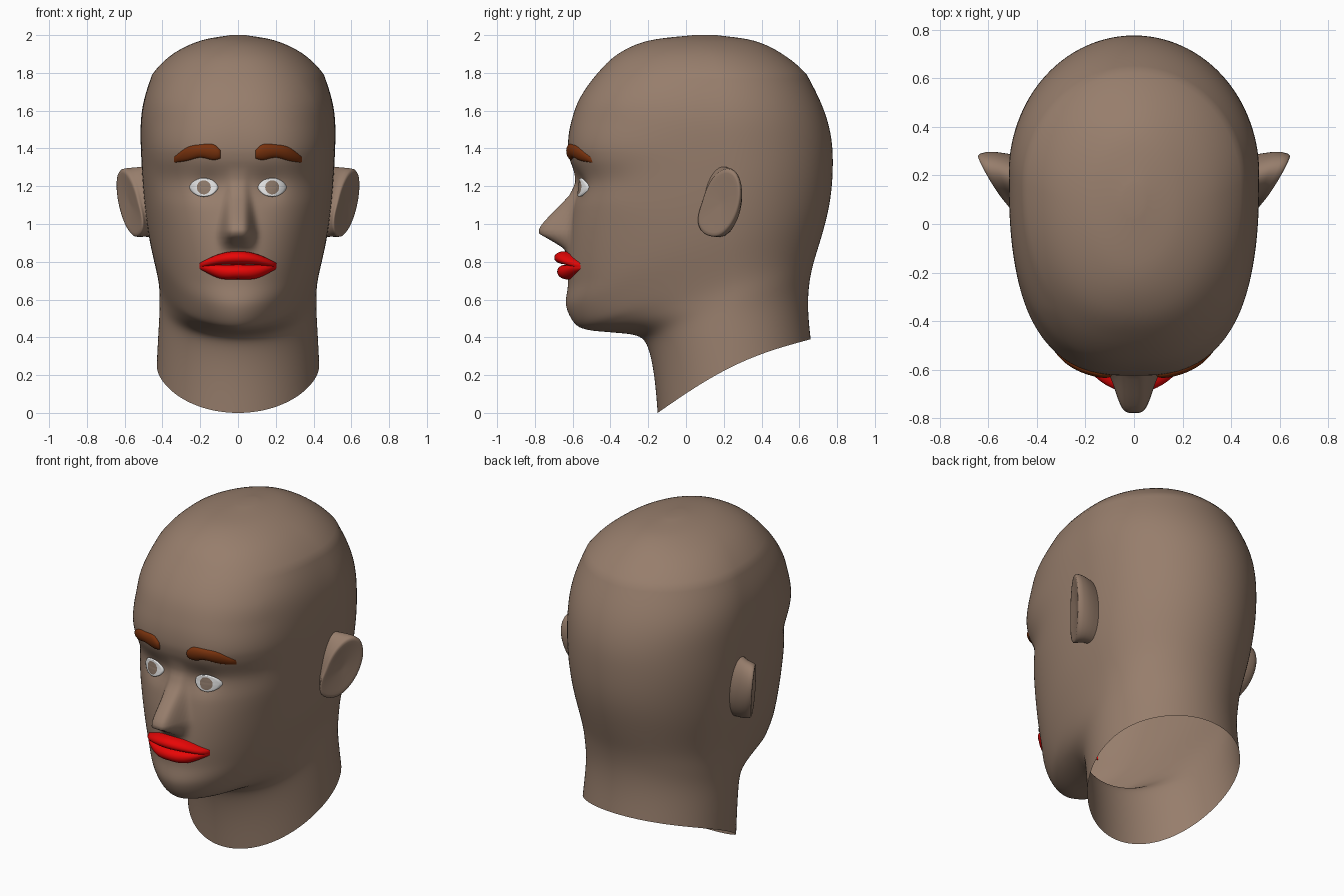
import bpy, bmesh, math
from mathutils import Vector
from mathutils.bvhtree import BVHTree

if "Cube" in bpy.data.objects:
    bpy.data.objects.remove(bpy.data.objects["Cube"])


def material(name, rgb):
    m = bpy.data.materials.new(name)
    m.diffuse_color = (*rgb, 1)
    m.use_nodes = True
    m.node_tree.nodes["Principled BSDF"].inputs["Base Color"].default_value = m.diffuse_color
    return m


SKIN = material("skin", (0.31, 0.208, 0.15))
LIPS = material("lip_red", (0.85, 0.002, 0.002))
BROW = material("brow_brown", (0.19, 0.032, 0.004))
WHITE = material("eye_white", (0.8, 0.8, 0.8))
IRIS = material("iris_brown", (0.28, 0.2, 0.15))


def catmull(rows, t):
    """Smooth interpolation through a list of tuples, t counted in rows."""
    i = min(int(t), len(rows) - 2)
    f = t - i
    p = [rows[max(0, min(len(rows) - 1, i + k))] for k in (-1, 0, 1, 2)]
    return [0.5 * (2 * b + (c - a) * f + (2 * a - 5 * b + 4 * c - d) * f * f
                   + (3 * b - a - 3 * c + d) * f ** 3) for a, b, c, d in zip(*p)]


def lerp_table(tab, z):
    """Lookup in a descending (z, value) table."""
    if z >= tab[0][0] or z <= tab[-1][0]:
        return 0.0
    for (z0, a), (z1, b) in zip(tab, tab[1:]):
        if z >= z1:
            return a + (b - a) * (z0 - z) / (z0 - z1)


def grid_object(name, rings, mats, closed=True, cap=False, mat_rule=None, front=False):
    """Skin a list of equal-length point rings."""
    bm = bmesh.new()
    vs = [[bm.verts.new(p) for p in r] for r in rings]
    n = len(rings[0])
    for k in range(len(vs) - 1):
        for j in range(n if closed else n - 1):
            j2 = (j + 1) % n
            f = bm.faces.new((vs[k][j], vs[k][j2], vs[k + 1][j2], vs[k + 1][j]))
            if mat_rule:
                f.material_index = mat_rule(k)
    if cap:
        f = bm.faces.new(vs[-1])
        if mat_rule:
            f.material_index = mat_rule(len(vs) - 1)
    bmesh.ops.recalc_face_normals(bm, faces=bm.faces)
    bm.normal_update()
    if front and sum(f.normal.y * f.calc_area() for f in bm.faces) > 0:
        bmesh.ops.reverse_faces(bm, faces=bm.faces)
    for f in bm.faces:
        f.smooth = True
    me = bpy.data.meshes.new(name)
    bm.to_mesh(me)
    bm.free()
    for m in mats:
        me.materials.append(m)
    ob = bpy.data.objects.new(name, me)
    bpy.context.collection.objects.link(ob)
    return ob


# Head: tilted rings (front y, front z, back y, back z, half width, front roundness, widest spot)
RINGS = [
    (-.15, .00, .66, .39, .43, 2.0, .50), (-.165, .20, .645, .50, .425, 2.0, .50),
    (-.20, .36, .643, .60, .415, 2.0, .50), (-.25, .41, .65, .68, .415, 1.95, .55),
    (-.38, .425, .66, .73, .415, 1.85, .60), (-.52, .44, .67, .78, .415, 1.8, .65),
    (-.59, .475, .685, .83, .42, 1.85, .65), (-.635, .57, .705, .89, .435, 1.95, .65),
    (-.625, .68, .725, .96, .455, 2.1, .63), (-.63, .80, .745, 1.03, .475, 2.15, .62),
    (-.62, .95, .765, 1.12, .49, 2.3, .61), (-.60, 1.08, .775, 1.21, .502, 2.45, .60),
    (-.575, 1.22, .778, 1.30, .508, 2.6, .60), (-.615, 1.34, .778, 1.38, .513, 2.7, .60),
    (-.625, 1.42, .773, 1.45, .516, 2.7, .60), (-.61, 1.53, .755, 1.54, .518, 2.55, .60),
    (-.565, 1.66, .72, 1.65, .512, 2.4, .59), (-.475, 1.79, .64, 1.79, .455, 2.3, .57),
    (-.36, 1.90, .51, 1.90, .345, 2.2, .55), (-.20, 1.97, .36, 1.97, .20, 2.0, .50),
    (.04, 2.0, .16, 2.0, .04, 2.0, .50)]
NOSE = [(1.3, 0), (1.22, .012), (1.15, .035), (1.1, .07), (1.03, .127), (.985, .158),
        (.952, .163), (.92, .105), (.89, .05), (.865, .012), (.84, 0)]
SEG, SUB = 160, 6


def head_point(row, j, bow):
    fy, fz, by, bz, w, n, c = row
    tau = 2 * math.pi * j / SEG
    t = tau - 0.45 * math.sin(tau)          # denser at the face
    co, si = math.cos(t), math.sin(t)
    if co < 0:
        n = 2.0
    r = (abs(co) ** n + abs(si) ** n) ** (-1 / n)
    yc = fy + c * (by - fy)
    x = w * si * r
    y = yc - co * r * ((yc - fy) if co > 0 else (by - yc))
    f = max(0, min(1, (y - fy) / (by - fy)))
    z = fz + (bz - fz) * f + bow * math.sin(math.pi * f)
    if y < -.3:                              # nose and eye sockets
        width = .052 + .03 * max(0, min(1, (1.2 - z) / .25))
        y -= lerp_table(NOSE, z) * math.exp(-abs(x / width) ** 4)
        y += .02 * math.exp(-((abs(x) - .16) / .075) ** 2 - ((z - 1.2) / .07) ** 2)
    return Vector((x, y, z))


steps = (len(RINGS) - 1) * SUB
head_rings = []
for s in range(steps + 1):
    row = catmull(RINGS, s / SUB)
    bow = .055 * max(0, 1 - s / (3 * SUB))   # curved cut of the neck
    head_rings.append([head_point(row, j, bow) for j in range(SEG)])

# Even out the sides and back, leaving the face crisp
for _ in range(40):
    old = [list(r) for r in head_rings]
    for s in range(1, 17 * SUB):
        for j in range(SEG):
            p = old[s][j]
            k = max(0, min(1, (p.y + .35) / .45))
            if k:
                head_rings[s][j] = p.lerp((old[s - 1][j] + p + old[s + 1][j]) / 3, k)
head = grid_object("head", head_rings, [SKIN], cap=True)

hb = bmesh.new()
hb.from_mesh(head.data)
TREE = BVHTree.FromBMesh(hb)
hb.free()


def on_face(x, z, out):
    """Point on the front of the head, raised outwards by out."""
    hit = TREE.ray_cast(Vector((x, -2, z)), Vector((0, 1, 0)))[0]
    return (x, (hit.y if hit else -.5) - out, z)


def strip(name, path, bulge, mat, side=1, power=4):
    """Padded band along (x, z, half height) points."""
    n, m = 24, 12
    rings = []
    for i in range(n + 1):
        x, z, h = catmull(path, (len(path) - 1) * i / n)
        end = math.sqrt(max(0, 1 - abs(2 * i / n - 1) ** power))
        ring = []
        for j in range(m + 1):
            a = math.pi * (j / m - .5)
            ring.append(on_face(side * x, z + h * math.sin(a), bulge * end * math.cos(a) ** .8 - .004))
        rings.append(ring)
    return grid_object(name, rings, [mat], closed=False, front=True)


# Lips
strip("upper_lip", [(-.205, .78, .014), (-.1, .812, .029), (0, .821, .035),
                    (.1, .812, .029), (.205, .78, .014)], .072, LIPS, power=1.7)
strip("lower_lip", [(-.205, .775, .012), (-.1, .748, .036), (0, .746, .039),
                    (.1, .748, .036), (.205, .775, .012)], .058, LIPS, power=2)

for side, tag in ((-1, "right"), (1, "left")):
    # Eyebrows
    strip("eyebrow_" + tag, [(.09, 1.368, .02), (.13, 1.38, .042), (.2, 1.386, .035),
                             (.27, 1.37, .036), (.342, 1.338, .014)], .022, BROW, side)

    # Eyes: round iris in the middle, spreading to an almond rim
    rings = []
    for k in range(11, -1, -1):
        ring = []
        for j in range(32):
            a = 2 * math.pi * j / 32
            ca, sa = math.cos(a), math.sin(a)
            s = min(1, k / 5 + .02)
            f = max(0, (k - 5) / 6)
            dx = .037 * ca * s * (1 - f) + .077 * ca * f
            dz = .037 * sa * s * (1 - f) + .05 * sa * (abs(sa) ** .35) * f
            out = .032 * (1 - (dx / .085) ** 2 - (dz / .075) ** 2) - (.008 if k == 11 else 0)
            ring.append(on_face(side * (.181 + dx), 1.194 + dz, out))
        rings.append(ring)
    grid_object("eye_" + tag, rings, [WHITE, IRIS], cap=True,
                mat_rule=lambda k: int(k >= 6), front=True)

    # Ears: root in the head, flared back, rim and shallow hollow
    def ear_ring(kind):
        pts = []
        for j in range(24):
            a = 2 * math.pi * j / 24
            h, v = math.cos(a), math.sin(a)
            base = Vector((.47, .18 + .1 * h, 1.12 + .19 * v))
            if h < 0 and v < 0:              # squarer lobe
                h *= 1 - .5 * v

            def rim(q):
                return Vector((.582 + q * (.055 * h + .036 * v),
                               .182 + q * (.1 * h + .036 * v), 1.112 + q * .18 * v))
            if kind == "base":
                p = base
            elif kind == "back":
                p = base.lerp(rim(1), .62) + Vector((0, .022, 0))
            else:
                p = rim(kind)
                if kind < .9:
                    p += Vector((-.008, .005, 0)) * (1 - kind)
            pts.append((side * p.x, p.y, p.z))
        return pts
    ear = grid_object("ear_" + tag, [ear_ring(k) for k in ("base", "back", 1.03, .9, .65, .35, .05)],
                      [SKIN], cap=True)
    ear.modifiers.new("smooth", 'SUBSURF').levels = 1
